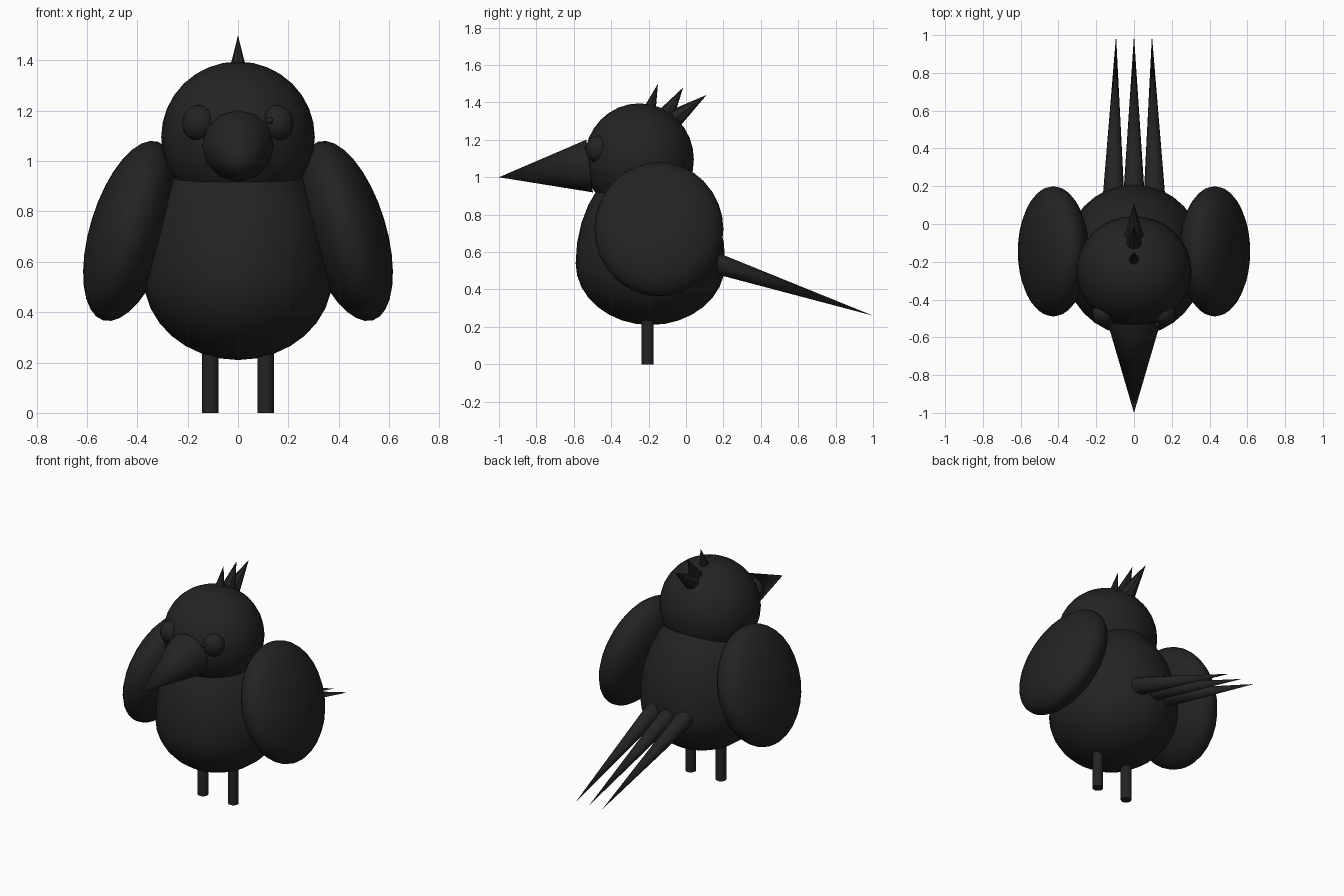
import bpy
import math
from mathutils import Vector, Matrix

cube = bpy.data.objects.get("Cube")
if cube:
    bpy.data.objects.remove(cube, do_unlink=True)

black = bpy.data.materials.new("feather black")
black.use_nodes = True
black.diffuse_color = (0.017, 0.017, 0.017, 1)
black.node_tree.nodes["Principled BSDF"].inputs["Base Color"].default_value = black.diffuse_color


def finish(name):
    obj = bpy.context.object
    obj.name = name
    obj.data.materials.append(black)
    bpy.ops.object.shade_smooth_by_angle(angle=math.radians(40))
    return obj


def ellipsoid(name, center, radii, tilt=0):
    bpy.ops.mesh.primitive_uv_sphere_add(segments=32, ring_count=16, radius=1)
    obj = finish(name)
    obj.data.transform(Matrix.Rotation(tilt, 4, "Y") @ Matrix.Diagonal((*radii, 1)))
    obj.location = center
    return obj


def spike(name, base, tip, radius, sides=16):
    base, tip = Vector(base), Vector(tip)
    axis = tip - base
    bpy.ops.mesh.primitive_cone_add(vertices=sides, radius1=radius, radius2=0,
                                    depth=axis.length, location=(base + tip) / 2)
    obj = finish(name)
    obj.rotation_euler = axis.to_track_quat("Z", "Y").to_euler()
    return obj


# Egg-shaped body: upper half stretched towards the neck
body = ellipsoid("body", (0, -0.19, 0.54), (0.375, 0.4, 0.33))
for v in body.data.vertices:
    if v.co.z > 0:
        v.co.z *= 1.7

# Head and beak
ellipsoid("head", (0, -0.25, 1.095), (0.305, 0.292, 0.3))
spike("beak", (0, -0.515, 1.06), (0, -1, 1), 0.142, 12)

# Paired parts
for side, s in (("left", 1), ("right", -1)):
    ellipsoid(side + "_wing", (s * 0.4275, -0.145, 0.7225), (0.16, 0.345, 0.371), -s * math.radians(17))
    ellipsoid(side + "_eye", (s * 0.155, -0.47, 1.15), (0.066, 0.066, 0.072))
    bpy.ops.mesh.primitive_cylinder_add(vertices=16, radius=0.032, depth=0.3,
                                        location=(s * 0.11, -0.205, 0.15))
    finish(side + "_leg")
ellipsoid("left_pupil", (0.125, -0.53, 1.16), (0.014, 0.014, 0.014))

# Head crest, front to back
spike("crest_front", (0, -0.195, 1.36), (0, -0.15, 1.5), 0.034, 8)
spike("crest_middle", (0, -0.1, 1.345), (0, -0.015, 1.48), 0.042, 8)
spike("crest_back", (0, -0.06, 1.315), (0, 0.11, 1.44), 0.05, 8)

# Tail feathers
for name, x in (("left", 0.1), ("middle", 0), ("right", -0.1)):
    spike(name + "_tail_feather", (x * 1.08, 0.16, 0.54), (x * 0.95, 1, 0.26), 0.056)
